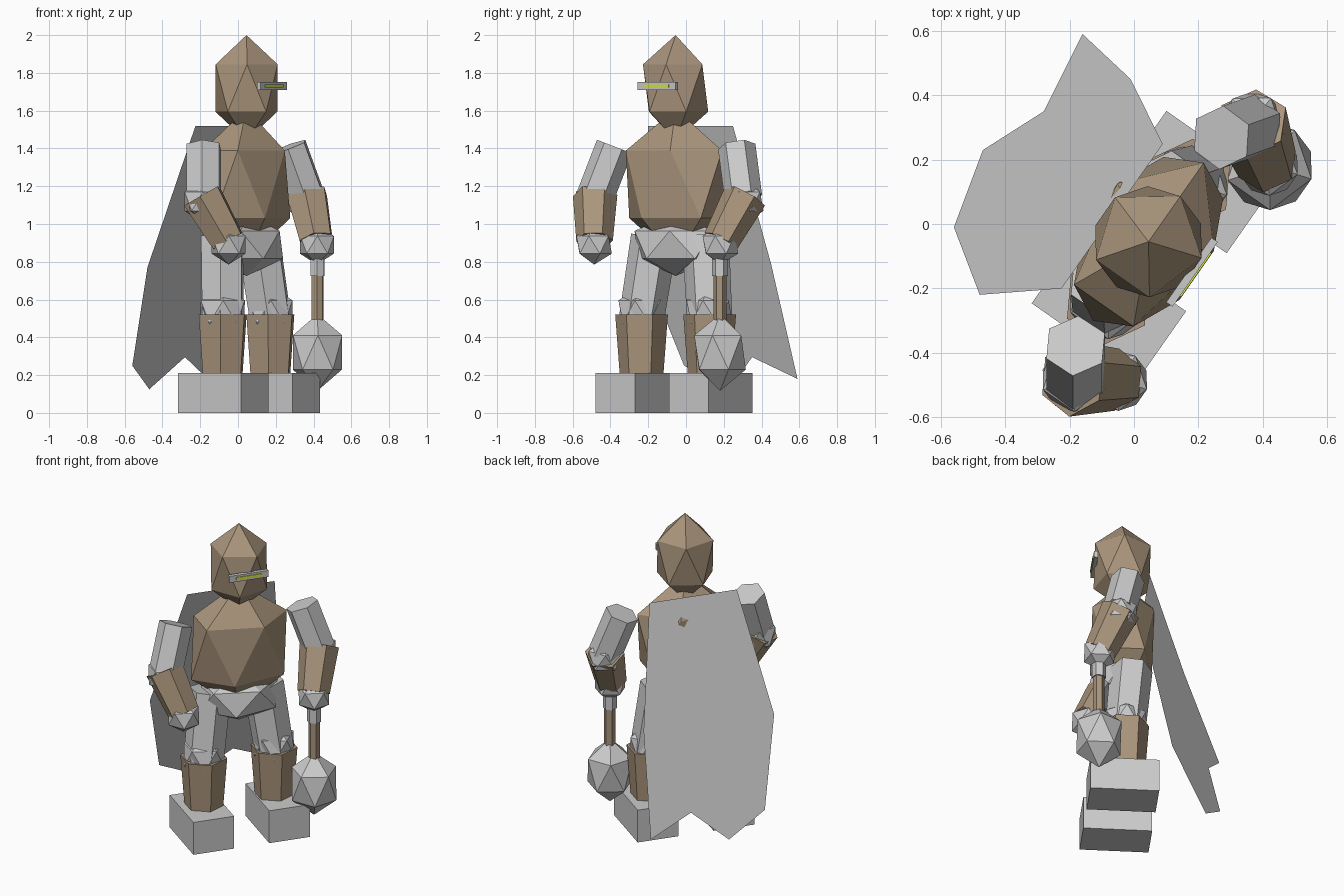
import bpy, bmesh, math
from mathutils import Matrix, Vector

if "Cube" in bpy.data.objects:
    bpy.data.objects.remove(bpy.data.objects["Cube"])

# whole figure is turned 55 degrees and shifted; parts are built facing -y
PLACE = Matrix.Translation((0.045, -0.055, 0)) @ Matrix.Rotation(math.radians(55), 4, 'Z')


def material(name, rgb):
    m = bpy.data.materials.new(name)
    m.diffuse_color = (*rgb, 1)
    m.use_nodes = True
    m.node_tree.nodes["Principled BSDF"].inputs["Base Color"].default_value = m.diffuse_color
    return m


BROWN = material("brown_plate", (0.40, 0.30, 0.20))
GLOW = material("visor_glow", (0.68, 0.78, 0.05))


def finish(name, bm, mat=None):
    mesh = bpy.data.meshes.new(name)
    bm.transform(PLACE)
    bm.to_mesh(mesh)
    bm.free()
    if mat:
        mesh.materials.append(mat)
    ob = bpy.data.objects.new(name, mesh)
    bpy.context.collection.objects.link(ob)
    return ob


def gem(name, loc, size, mat=None):
    """Icosahedron with per-axis radii."""
    bm = bmesh.new()
    bmesh.ops.create_icosphere(bm, subdivisions=1, radius=1,
                               matrix=Matrix.Translation(loc) @ Matrix.Diagonal((*size, 1)))
    finish(name, bm, mat)


def limb(name, a, b, ra, rb, mat=None, sides=6):
    """Tapered prism from point a to point b."""
    a, b = Vector(a), Vector(b)
    d = a - b
    turn = Vector((0, 0, 1)).rotation_difference(d).to_matrix().to_4x4()
    bm = bmesh.new()
    bmesh.ops.create_cone(bm, cap_ends=True, segments=sides, radius1=rb, radius2=ra,
                          depth=d.length, matrix=Matrix.Translation((a + b) / 2) @ turn)
    finish(name, bm, mat)


def box(name, loc, size, mat=None):
    bm = bmesh.new()
    bmesh.ops.create_cube(bm, size=1, matrix=Matrix.Translation(loc) @ Matrix.Diagonal((*size, 1)))
    finish(name, bm, mat)


# head, visor, torso, pelvis
gem("head", (0, 0, 1.72), (0.193, 0.193, 0.28), BROWN)
box("visor", (0, -0.165, 1.73), (0.245, 0.024, 0.042))
box("visor_slit", (0, -0.175, 1.73), (0.165, 0.014, 0.017), GLOW)
gem("torso", (0, 0, 1.21), (0.335, 0.215, 0.40), BROWN)
gem("pelvis", (0, 0, 0.89), (0.27, 0.19, 0.165))

# legs and arms, left and right
for side, s in (("left", 1), ("right", -1)):
    box(side + "_foot", (0.2375 * s, -0.016, 0.105), (0.255, 0.407, 0.21))
    limb(side + "_shin", (0.22 * s, 0, 0.52), (0.22 * s, 0, 0.19), 0.14, 0.115, BROWN)
    gem(side + "_knee", (0.22 * s, 0, 0.535), (0.137,) * 3)
    limb(side + "_thigh", (0.165 * s, 0.04, 0.93), (0.22 * s, 0, 0.50), 0.125, 0.12)
    limb(side + "_upper_arm", (0.395 * s, 0, 1.41), (0.48 * s, -0.06, 1.14), 0.10, 0.10)
    gem(side + "_elbow", (0.483 * s, -0.055, 1.12), (0.113,) * 3)
    limb(side + "_forearm", (0.485 * s, -0.05, 1.15), (0.408 * s, -0.165, 0.91), 0.118, 0.097, BROWN)
    gem(side + "_hand", (0.408 * s, -0.17, 0.89), (0.105,) * 3)

# mace hanging from the left hand
mx, my = 0.408, -0.173
limb("mace_collar", (mx, my, 0.82), (mx, my, 0.725), 0.042, 0.042)
limb("mace_handle", (mx, my, 0.76), (mx, my, 0.45), 0.034, 0.034, BROWN)
gem("mace_head", (mx, my, 0.32), (0.153, 0.153, 0.203))

# cape with ragged hem
outline = [(-0.274, 0.138, 1.52), (-0.436, 0.335, 0.77), (-0.31, 0.521, 0.25),
           (-0.062, 0.585, 0.125), (0.145, 0.499, 0.295), (0.411, 0.538, 0.18),
           (0.382, 0.335, 0.79), (0.274, 0.138, 1.52)]
bm = bmesh.new()
bm.faces.new([bm.verts.new(p) for p in outline])
finish("cape", bm)
